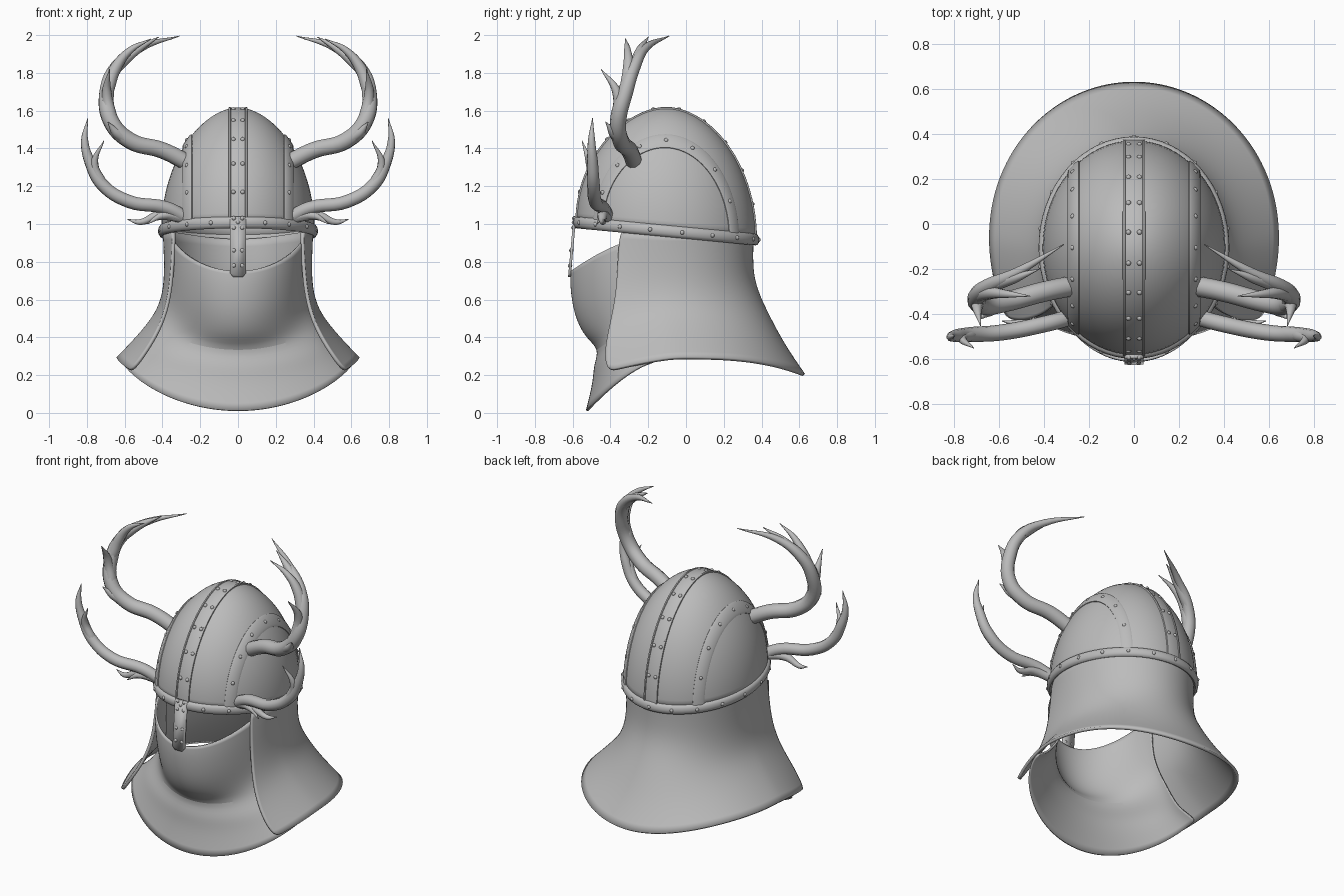
import bpy, bmesh, math
from mathutils import Vector

cube = bpy.data.objects.get("Cube")
if cube:
    bpy.data.objects.remove(cube)

COLOUR = (0.5, 0.5, 0.5, 1)
grey = bpy.data.materials.new("plain_grey")
grey.use_nodes = True
grey.diffuse_color = COLOUR
grey.node_tree.nodes["Principled BSDF"].inputs["Base Color"].default_value = COLOUR


def finish(name, mesh, thick=0, subdiv=0):
    mesh.materials.clear()
    mesh.materials.append(grey)
    mesh.shade_smooth()
    mesh.set_sharp_from_angle(angle=math.radians(45))
    obj = bpy.data.objects.new(name, mesh)
    bpy.context.collection.objects.link(obj)
    if subdiv:
        mod = obj.modifiers.new("smooth", 'SUBSURF')
        mod.levels = mod.render_levels = subdiv
    if thick:
        mod = obj.modifiers.new("thickness", 'SOLIDIFY')
        mod.thickness, mod.offset = thick, 0


def finish_bmesh(name, bm, **options):
    mesh = bpy.data.meshes.new(name)
    bm.to_mesh(mesh)
    bm.free()
    finish(name, mesh, **options)


def sheet(name, rows, closed=False, **options):
    """Skin a grid of points, row by row."""
    bm = bmesh.new()
    grid = [[bm.verts.new(p) for p in row] for row in rows]
    count = len(rows[0])
    for upper, lower in zip(grid, grid[1:]):
        for i in range(count if closed else count - 1):
            j = (i + 1) % count
            bm.faces.new((lower[i], lower[j], upper[j], upper[i]))
    bmesh.ops.remove_doubles(bm, verts=bm.verts, dist=0.0005)
    finish_bmesh(name, bm, **options)


# Bowl shape: an egg on a slightly tilted oval base
WIDE, LONG, MIDDLE, TOP = 0.40, 0.47, -0.105, 1.612


def base(y):
    return 0.963 - 0.095 * (y - MIDDLE)


def on_bowl(x, y, lift=0.0):
    rho = math.hypot(x / WIDE, (y - MIDDLE) / LONG)
    rise = math.sqrt(max(0, 1 - rho ** 1.8))
    tall = TOP - base(y)
    slope = 1.8 * max(rho, 0.001) ** -0.2
    normal = Vector((slope * x / WIDE**2, slope * (y - MIDDLE) / LONG**2, 2 * rise / tall))
    return Vector((x, y, base(y) + tall * rise)) + normal.normalized() * lift


def on_arch(x, phi, lift=0.0):
    reach = LONG * math.sqrt(1 - (x / WIDE) ** 2)
    return on_bowl(x, MIDDLE - reach * math.cos(phi), lift)


def oval(t, grow=0.0):
    return (WIDE + grow) * math.cos(t), MIDDLE + (LONG + grow) * math.sin(t)


turn = [math.tau * i / 64 for i in range(64)]
rows = []
for k in range(19):
    rho = math.sin(math.pi / 2 * k / 18)
    rows.append([on_bowl(rho * WIDE * math.cos(t), MIDDLE + rho * LONG * math.sin(t)) for t in turn])
sheet("bowl", rows, closed=True, thick=0.012)

# Rim belt: a rounded section swept round the base
rows = []
for k in range(13):
    a = math.tau * k / 12
    grow = 0.004 + 0.019 * math.cos(a)
    ring = [oval(t, grow) for t in turn]
    rows.append([(x, y, base(y) - 0.031 * math.sin(a)) for x, y in ring])
sheet("rim_belt", rows, closed=True)


# Riveted straps over the bowl
def strap(name, x, half, lift):
    cross = [(-1, -0.004), (-1, lift * 0.7), (-0.7, lift), (0.7, lift), (1, lift * 0.7), (1, -0.004)]
    phis = [math.pi * i / 48 for i in range(49)]
    sheet(name, [[on_arch(x + half * u, p, v) for p in phis] for u, v in cross])


rivets = bmesh.new()


def rivet(point):
    made = bmesh.ops.create_uvsphere(rivets, u_segments=10, v_segments=6, radius=0.012)
    bmesh.ops.translate(rivets, verts=made["verts"], vec=point)


def guard_y(z):
    return -0.592 - 0.09 * (1 - z)


strap("centre_strap", 0, 0.046, 0.009)
for side in (-1, 1):
    strap("centre_strap_edge", side * 0.042, 0.006, 0.013)
    strap("side_strap", side * 0.262, 0.024, 0.015)
    for i in range(1, 11):
        rivet(on_arch(side * 0.024, math.pi * i / 11, 0.006))
    for i in range(1, 8):
        rivet(on_arch(side * 0.262, math.pi * i / 8, 0.01))
    for z in (0.78, 0.86, 0.98, 1.03):
        rivet((side * 0.022, guard_y(z) - 0.002, z))
for i in range(18):
    x, y = oval(math.pi * (2 * i + 1) / 18, 0.018)
    rivet((x, y, base(y)))
finish_bmesh("rivets", rivets)

# Nose guard plate with clipped lower corners
bm = bmesh.new()
half = [(0.042, 1.04), (0.042, 0.74), (0.026, 0.72)]
outline = half + [(-x, z) for x, z in reversed(half)]
bm.faces.new([bm.verts.new((x, guard_y(z), z)) for x, z in reversed(outline)])
finish_bmesh("nose_guard", bm, thick=0.014)

# Neck curtain: each row gives its front end, its side and its back
curtain = [
    ((.335, -.35, .97), (.39, -.1, .96), (.35, .92)),
    ((.345, -.36, .78), (.38, -.1, .76), (.345, .76)),
    ((.36, -.37, .62), (.39, -.1, .63), (.37, .65)),
    ((.40, -.40, .47), (.43, -.1, .52), (.425, .53)),
    ((.48, -.43, .33), (.53, -.08, .4), (.52, .35)),
    ((.56, -.42, .22), (.637, -.05, .29), (.625, .2)),
]
rows = []
for (ex, ey, ez), (sx, sy, sz), (by, bz) in curtain:
    half = []
    for i in range(6):
        s = 1 - i / 6
        half.append((sx + (ex - sx) * s * s, sy + (ey - sy) * s, sz + (ez - sz) * s ** 1.3))
    for i in range(13):
        t = math.pi / 2 * i / 12
        half.append((sx * math.cos(t), sy + (by - sy) * math.sin(t), sz + (bz - sz) * math.sin(t) ** 3))
    rows.append(half + [(-x, y, z) for x, y, z in half[-2::-1]])
sheet("neck_curtain", rows, thick=0.018, subdiv=2)

# Face veil: each row gives centre y and z, side x, y and z, and how pinched it is
veil = [
    (-.605, .75, .345, -.25, .92, 1),
    (-.61, .68, .35, -.25, .8, 1.1),
    (-.59, .52, .355, -.25, .68, 1.3),
    (-.53, .4, .37, -.22, .56, 1.4),
    (-.45, .34, .42, -.2, .46, 1.1),
    (-.485, .25, .48, -.2, .38, 1),
    (-.485, .17, .53, -.19, .33, 1),
    (-.525, .01, .615, -.15, .275, 1),
]
rows = []
for cy, cz, sx, sy, sz, pinch in veil:
    row = []
    for i in range(25):
        t = math.pi * (i / 24 - 0.5)
        c = max(0, math.cos(t))
        row.append((sx * math.sin(t), sy + (cy - sy) * c ** pinch, sz + (cz - sz) * c ** 1.5))
    rows.append(row)
sheet("face_veil", rows, thick=0.012, subdiv=2)


# Antlers: tubes along smooth paths that taper to a point
def tube(name, points, thickness, power):
    curve = bpy.data.curves.new(name, 'CURVE')
    curve.dimensions = '3D'
    curve.bevel_depth, curve.bevel_resolution, curve.resolution_u = 1, 3, 6
    curve.use_fill_caps = True
    spline = curve.splines.new('BEZIER')
    last = len(points) - 1
    spline.bezier_points.add(last)
    for i, point in enumerate(points):
        spline.bezier_points[i].co = point
        spline.bezier_points[i].radius = thickness * (1 - (i / last) ** power) + 0.002
    for bezier_point in spline.bezier_points:
        bezier_point.handle_left_type = bezier_point.handle_right_type = 'AUTO'
    temp = bpy.data.objects.new(name, curve)
    bpy.context.collection.objects.link(temp)
    graph = bpy.context.evaluated_depsgraph_get()
    mesh = bpy.data.meshes.new_from_object(temp.evaluated_get(graph))
    bpy.data.objects.remove(temp)
    finish(name, mesh)


def antler(name, path, thickness, tines):
    """Each tine leaves a numbered path point and runs on through its own points."""
    for side, word in ((1, "left_"), (-1, "right_")):
        flip = Vector((side, 1, 1))
        main = [Vector(p) * flip for p in path]
        tube(word + name, main, thickness, 4)
        for root, branch in tines:
            local = thickness * (1 - (root / len(path)) ** 4) * 0.85
            tube(word + name + "_tine", [main[root]] + [Vector(p) * flip for p in branch], local, 1.6)


antler("upper_antler",
       [(.25, -.27, 1.315), (.4, -.3, 1.39), (.57, -.345, 1.44), (.67, -.36, 1.54),
        (.695, -.32, 1.7), (.645, -.275, 1.83), (.52, -.215, 1.93), (.31, -.09, 1.995)], 0.043,
       [(2, [(.645, -.385, 1.485), (.69, -.425, 1.54)]),
        (3, [(.695, -.365, 1.695), (.68, -.45, 1.82)]),
        (4, [(.645, -.305, 1.83), (.57, -.31, 1.92), (.46, -.32, 1.98)]),
        (5, [(.53, -.24, 1.925), (.42, -.2, 1.99)])])
antler("lower_antler",
       [(.27, -.41, 1.03), (.38, -.44, 1.085), (.58, -.48, 1.12), (.72, -.49, 1.21),
        (.785, -.495, 1.33), (.812, -.5, 1.44), (.795, -.495, 1.56)], 0.034,
       [(0, [(.42, -.44, 1.045), (.52, -.44, 1.01), (.585, -.43, 1.025)]),
        (0, [(.4, -.45, 1.045), (.48, -.47, 1)]),
        (3, [(.76, -.51, 1.32), (.71, -.55, 1.44)])])
